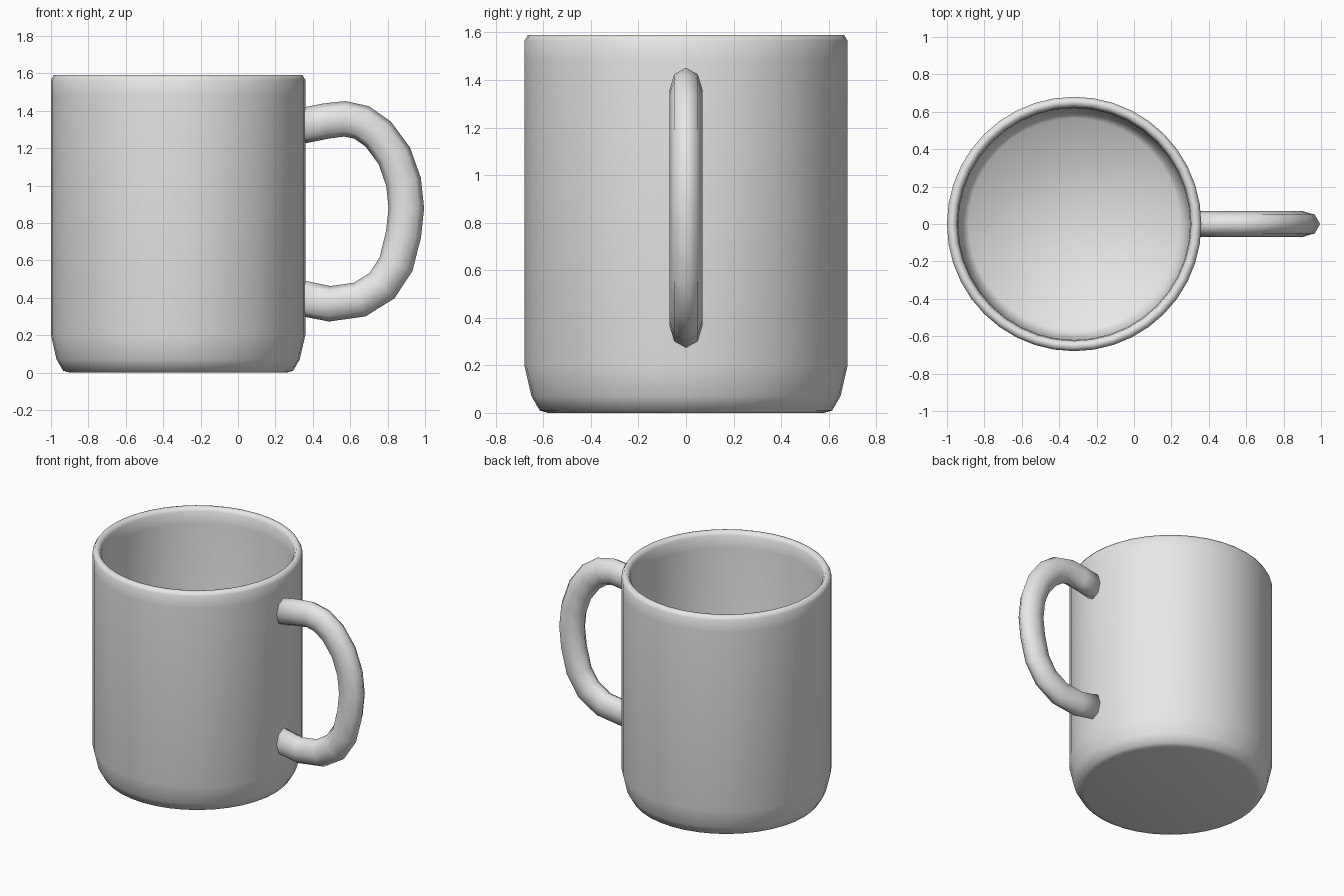
import bpy
import bmesh
from math import cos, sin, tau
from mathutils import Vector

cube = bpy.data.objects.get("Cube")
if cube:
    bpy.data.objects.remove(cube, do_unlink=True)

# Single glaze colour
glaze = bpy.data.materials.new("grey_glaze")
glaze.use_nodes = True
glaze.diffuse_color = (0.8, 0.8, 0.8, 1)
glaze.node_tree.nodes["Principled BSDF"].inputs["Base Color"].default_value = (0.8, 0.8, 0.8, 1)


def skin(name, rings):
    """Join successive rings of points into a smooth closed surface."""
    bm = bmesh.new()
    loops = [[bm.verts.new(p) for p in ring] for ring in rings]
    for low, high in zip(loops, loops[1:]):
        for i in range(len(low)):
            j = (i + 1) % len(low)
            bm.faces.new((low[i], low[j], high[j], high[i]))
    bm.faces.new(loops[0][::-1])
    bm.faces.new(loops[-1])
    bmesh.ops.recalc_face_normals(bm, faces=bm.faces)
    for face in bm.faces:
        face.smooth = True
    mesh = bpy.data.meshes.new(name)
    bm.to_mesh(mesh)
    bm.free()
    mesh.materials.append(glaze)
    obj = bpy.data.objects.new(name, mesh)
    bpy.context.collection.objects.link(obj)
    return obj


# Cup: radius and height from the base, over the rim, down to the inner floor
SIDES = 40
CENTRE_X = -0.32
profile = [(0.58, 0), (0.615, 0.01), (0.65, 0.07), (0.68, 0.2),
           (0.68, 1.48), (0.68, 1.565), (0.665, 1.59), (0.64, 1.59),
           (0.625, 1.565), (0.62, 1.48), (0.62, 0.22), (0.6, 0.12), (0.565, 0.07)]
skin("cup", [[(CENTRE_X + r * cos(tau * i / SIDES), r * sin(tau * i / SIDES), z)
              for i in range(SIDES)] for r, z in profile])

# Handle: oval section swept along a path in the xz plane
path = [(0.32, 1.315), (0.47, 1.345), (0.57, 1.357), (0.66, 1.338), (0.75, 1.275),
        (0.835, 1.16), (0.885, 1.02), (0.9, 0.88), (0.885, 0.74), (0.845, 0.58),
        (0.77, 0.465), (0.65, 0.39), (0.49, 0.368), (0.32, 0.402)]
points = [Vector((x, 0, z)) for x, z in path]
HANDLE_SIDES = 8
rings = []
for k, p in enumerate(points):
    before, after = points[max(k - 1, 0)], points[min(k + 1, len(points) - 1)]
    along = (after - before).normalized()
    outward = Vector((-along.z, 0, along.x))
    rings.append([p + outward * 0.095 * cos(tau * i / HANDLE_SIDES)
                  + Vector((0, 0.07 * sin(tau * i / HANDLE_SIDES), 0))
                  for i in range(HANDLE_SIDES)])
skin("handle", rings)
